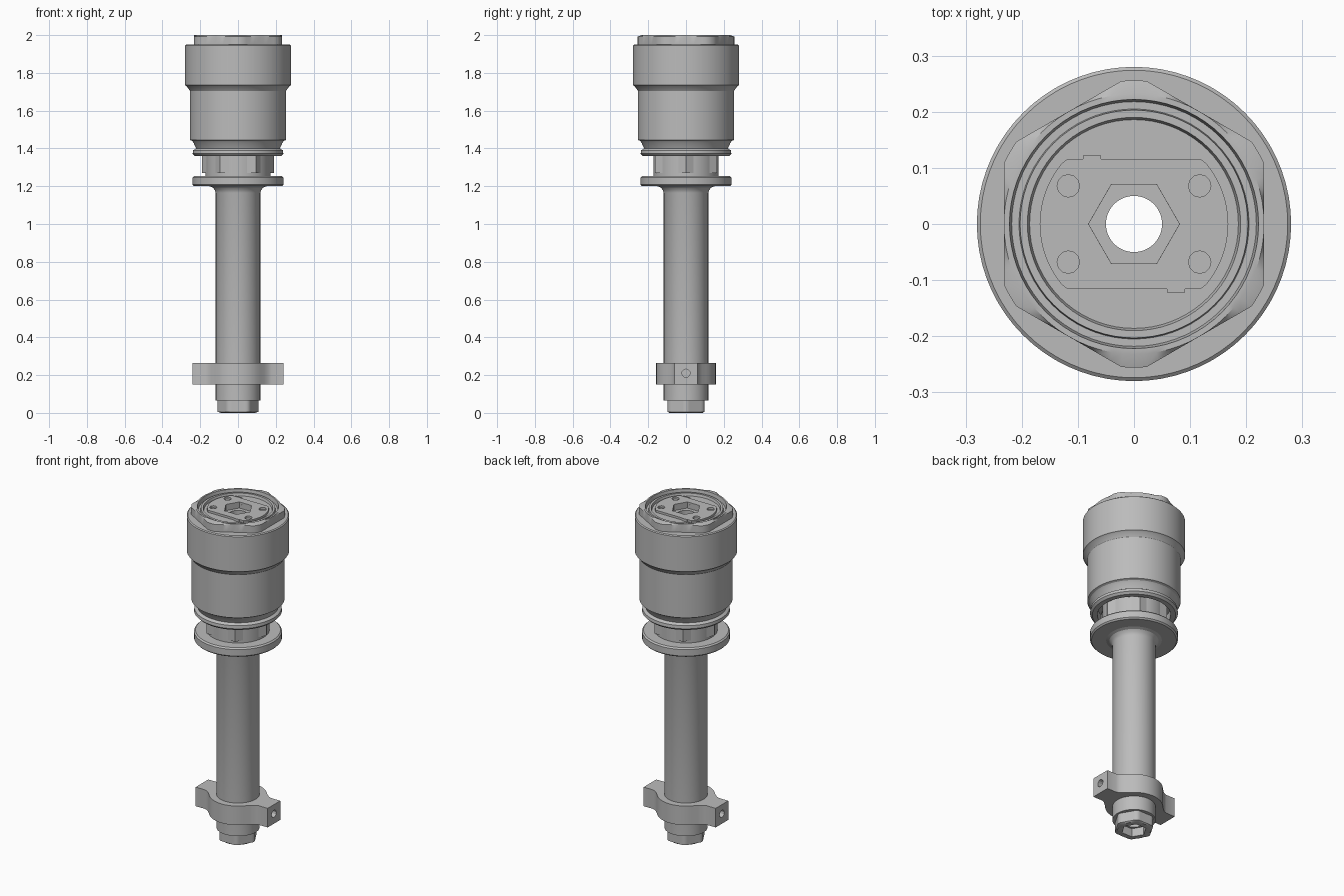
import bpy, bmesh
from math import cos, sin, pi, radians

old = bpy.data.objects.get("Cube")
if old:
    bpy.data.objects.remove(old, do_unlink=True)

steel = bpy.data.materials.new("plain grey steel")
steel.use_nodes = True
GREY = (0.5, 0.5, 0.5, 1)
steel.diffuse_color = GREY
steel.node_tree.nodes["Principled BSDF"].inputs["Base Color"].default_value = GREY

BORE = 0.05
SEGMENTS = 72


def finish(name, bm, smooth=True):
    bmesh.ops.recalc_face_normals(bm, faces=bm.faces)
    mesh = bpy.data.meshes.new(name)
    bm.to_mesh(mesh)
    bm.free()
    mesh.materials.append(steel)
    obj = bpy.data.objects.new(name, mesh)
    bpy.context.collection.objects.link(obj)
    if smooth:
        bpy.ops.object.select_all(action='DESELECT')
        obj.select_set(True)
        bpy.context.view_layer.objects.active = obj
        bpy.ops.object.shade_smooth_by_angle(angle=radians(28))
    return obj


def hexagon(turn, cap=1.0):
    """Radius rule for a hexagon of given apothem, corners trimmed by a circle."""
    def rule(r, a):
        off = (a - turn + pi / 6) % (pi / 3) - pi / 6
        return min(r / cos(off), cap)
    return rule


def lathe(name, profile):
    """Spin a closed (radius, height[, rule]) profile around z."""
    bm = bmesh.new()
    rings = []
    for i in range(SEGMENTS):
        a = 2 * pi * i / SEGMENTS
        ring = []
        for r, z, *rule in profile:
            d = rule[0](r, a) if rule else r
            ring.append(bm.verts.new((d * cos(a), d * sin(a), z)))
        rings.append(ring)
    n = len(profile)
    for i in range(SEGMENTS):
        p, q = rings[i], rings[(i + 1) % SEGMENTS]
        for j in range(n):
            k = (j + 1) % n
            bm.faces.new((p[j], q[j], q[k], p[k]))
    return finish(name, bm)


def prism(name, outline, z0, z1, smooth=True):
    bm = bmesh.new()
    face = bm.faces.new([bm.verts.new((x, y, z0)) for x, y in outline])
    top = bmesh.ops.extrude_face_region(bm, geom=[face])["geom"]
    bmesh.ops.translate(bm, vec=(0, 0, z1 - z0),
                        verts=[v for v in top if isinstance(v, bmesh.types.BMVert)])
    return finish(name, bm, smooth)


def cutter(sides, radius, depth, location, rotation=(0, 0, 0)):
    bpy.ops.mesh.primitive_cylinder_add(vertices=sides, radius=radius, depth=depth,
                                        location=location, rotation=rotation)
    obj = bpy.context.object
    obj.name = "hole_cutter"
    obj.hide_render = True
    return obj


def cut(obj, cutters):
    for c in cutters:
        mod = obj.modifiers.new("hole", 'BOOLEAN')
        mod.operation, mod.solver, mod.object = 'DIFFERENCE', 'EXACT', c
        bpy.context.view_layer.objects.active = obj
        bpy.ops.object.modifier_apply(modifier=mod.name)
        bpy.data.objects.remove(c, do_unlink=True)
    # keep one material after cutting
    obj.data.materials.clear()
    obj.data.materials.append(steel)


flat_x = hexagon(0)
flat_y = hexagon(pi / 6)

# Bottom nut with hexagonal socket
trim = hexagon(pi / 6, 0.108)
lathe("bottom_nut", [(0.06, 0, flat_y), (0.09, 0), (0.097, 0.006, trim), (0.097, 0.065, trim),
                     (BORE, 0.065), (BORE, 0.05), (0.06, 0.05, flat_y)])

# Long hollow shaft, flaring under the flange
lathe("shaft", [(BORE, 0.065), (0.118, 0.065), (0.118, 1.165), (0.124, 1.182),
                (0.135, 1.194), (0.152, 1.2), (BORE, 1.2)])

# Flange and neck
lathe("flange", [(BORE, 1.2), (0.232, 1.2), (0.24, 1.208), (0.24, 1.247), (0.232, 1.255),
                 (BORE, 1.255)])
lathe("neck", [(BORE, 1.255), (0.172, 1.255), (0.172, 1.42), (BORE, 1.42)])
lathe("neck_nut", [(0.165, 1.27, flat_y), (0.165, 1.40, flat_y),
                   (0.1, 1.40), (0.1, 1.27)])

# Head housing: open skirt, barrel and wide upper sleeve
lathe("head_housing", [(0.2, 1.36), (0.228, 1.36), (0.24, 1.372), (0.238, 1.39), (0.222, 1.4),
                       (0.235, 1.43), (0.243, 1.44), (0.255, 1.445), (0.255, 1.705),
                       (0.272, 1.73), (0.28, 1.735), (0.28, 1.945), (0.274, 1.95),
                       (BORE, 1.95), (BORE, 1.41), (0.2, 1.41)])

# Hexagonal cap with concentric grooves and a hexagonal socket
cap_hex = hexagon(0, 0.256)
lathe("hex_cap", [(BORE, 1.95), (0.232, 1.95, cap_hex), (0.232, 1.993, cap_hex), (0.232, 2.0),
                  (0.222, 2.0), (0.218, 1.975), (0.205, 1.975), (0.203, 1.99), (0.19, 1.99),
                  (0.186, 1.975), (0.07, 1.975, flat_y), (0.07, 1.951, flat_y),
                  (BORE, 1.951)])

# Top plate: disc with two flats, socket and four small holes
outline = []
for i in range(SEGMENTS):
    a = 2 * pi * i / SEGMENTS
    outline.append((0.168 * cos(a), max(-0.116, min(0.116, 0.168 * sin(a)))))
outline = list(dict.fromkeys((round(x, 4), round(y, 4)) for x, y in outline))
plate = prism("top_plate", outline, 1.97, 1.988)
cut(plate, [cutter(6, 0.081, 0.2, (0, 0, 1.98), (0, 0, pi / 6))] +
    [cutter(12, 0.02, 0.024, (sx * 0.117, sy * 0.068, 1.988))
     for sx in (-1, 1) for sy in (-1, 1)])

# Small locating tabs beside the plate flats
for side in (-1, 1):
    x, y = -0.075 * side, 0.119 * side
    prism("locating_tab", [(x - 0.016, y - 0.003), (x + 0.016, y - 0.003),
                           (x + 0.016, y + 0.003), (x - 0.016, y + 0.003)],
          1.97, 1.99, False)

# Clamp: round collar blending into two square ears
quarter = [(0.24, 0.06), (0.178, 0.06), (0.158, 0.068), (0.138, 0.085)]
quarter += [(0.158 * cos(radians(a)), 0.158 * sin(radians(a))) for a in range(42, 90, 8)]
half = quarter + [(0, 0.158)] + [(-x, y) for x, y in reversed(quarter)]
clamp = prism("clamp", half + [(-x, -y) for x, y in half], 0.15, 0.265)
cut(clamp, [cutter(SEGMENTS, 0.117, 0.3, (0, 0, 0.2))] +
    [cutter(12, 0.022, 0.12, (s * 0.22, 0, 0.21), (0, pi / 2, 0)) for s in (-1, 1)])
